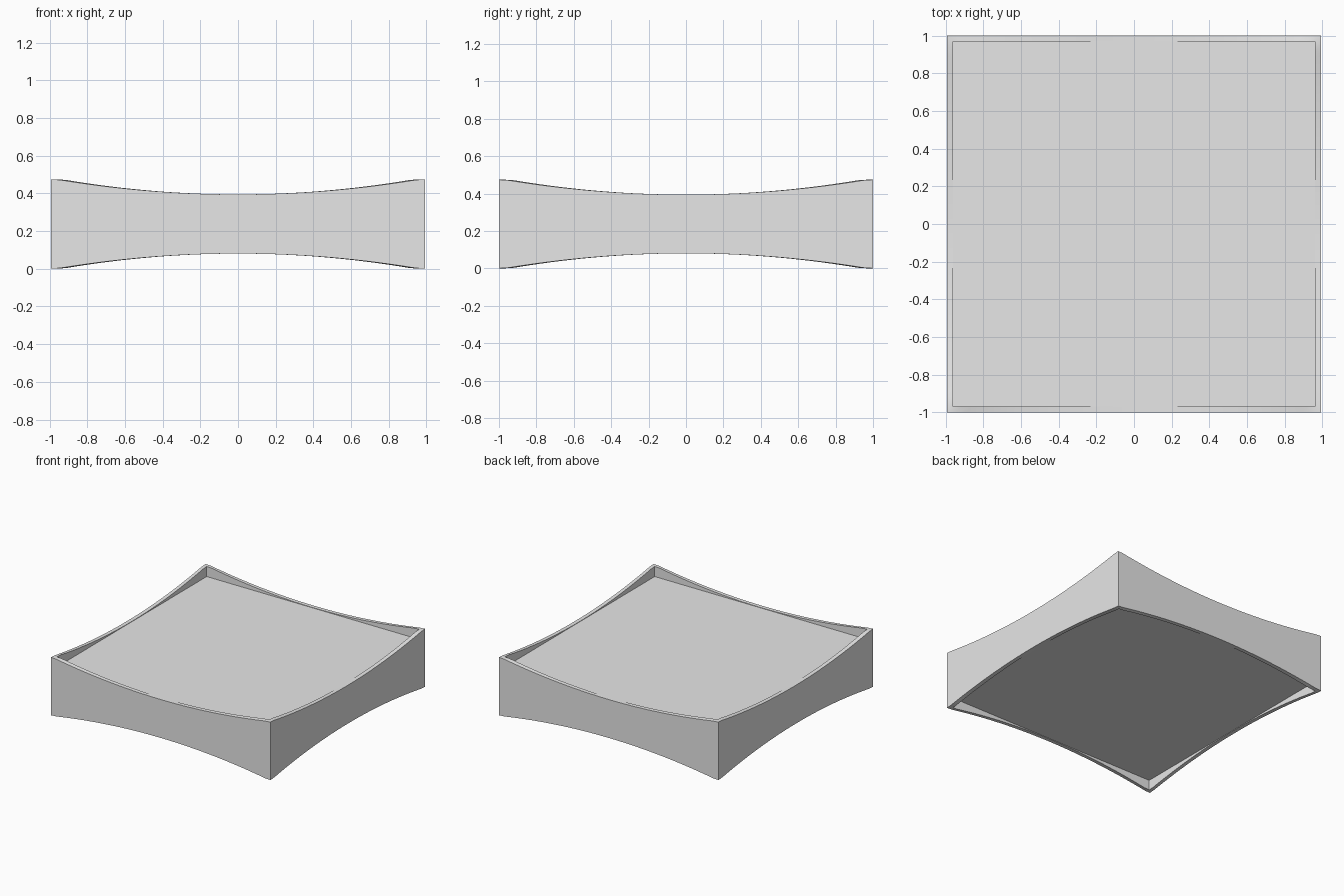
import bpy, bmesh, math

cube = bpy.data.objects.get("Cube")
if cube:
    bpy.data.objects.remove(cube, do_unlink=True)

HALF_X, HALF_Y, WALL = 0.993, 1.0, 0.032
STEPS = 40
MIDDLE, HALF_WAIST, FLARE = 0.2375, 0.157, 0.08

grey = bpy.data.materials.new("light grey")
grey.use_nodes = True
grey.diffuse_color = (0.8, 0.8, 0.8, 1)
grey.node_tree.nodes["Principled BSDF"].inputs["Base Color"].default_value = (0.8, 0.8, 0.8, 1)


def make_object(name, bm):
    bmesh.ops.recalc_face_normals(bm, faces=bm.faces)
    mesh = bpy.data.meshes.new(name)
    bm.to_mesh(mesh)
    bm.free()
    mesh.materials.append(grey)
    obj = bpy.data.objects.new(name, mesh)
    bpy.context.collection.objects.link(obj)
    return obj


def half_height(t):
    """Half the wall height at t, from -1 to 1 along a side; level at the corners."""
    return HALF_WAIST + FLARE * min(abs(t) / 0.97, 1) ** 2


def loop(bm, inset, sign):
    """One closed edge loop around the frame."""
    verts = []
    for side in range(4):
        for i in range(STEPS):
            t = 2 * i / STEPS - 1
            u, v = [(t, -1), (1, t), (-t, 1), (-1, -t)][side]
            verts.append(bm.verts.new((u * (HALF_X - inset), v * (HALF_Y - inset),
                                       MIDDLE + sign * half_height(t))))
    return verts


# Frame: four mitred walls with concave top and bottom edges
bm = bmesh.new()
loops = [loop(bm, 0, -1), loop(bm, 0, 1), loop(bm, WALL, 1), loop(bm, WALL, -1)]
count = 4 * STEPS
for a, b in zip(loops, loops[1:] + loops[:1]):
    for i in range(count):
        j = (i + 1) % count
        bm.faces.new((a[i], a[j], b[j], b[i]))
frame = make_object("curved_frame", bm)

# Panel: flat slab filling the frame, just inside its waist
bm = bmesh.new()
bmesh.ops.create_cube(bm, size=2)
bmesh.ops.scale(bm, vec=(HALF_X - WALL, HALF_Y - WALL, HALF_WAIST - 0.003), verts=bm.verts)
bmesh.ops.translate(bm, vec=(0, 0, MIDDLE), verts=bm.verts)
make_object("flat_panel", bm)

# Smooth the gentle curves, keep the corners crisp
bpy.context.view_layer.objects.active = frame
frame.select_set(True)
bpy.ops.object.shade_smooth_by_angle(angle=math.radians(30))
